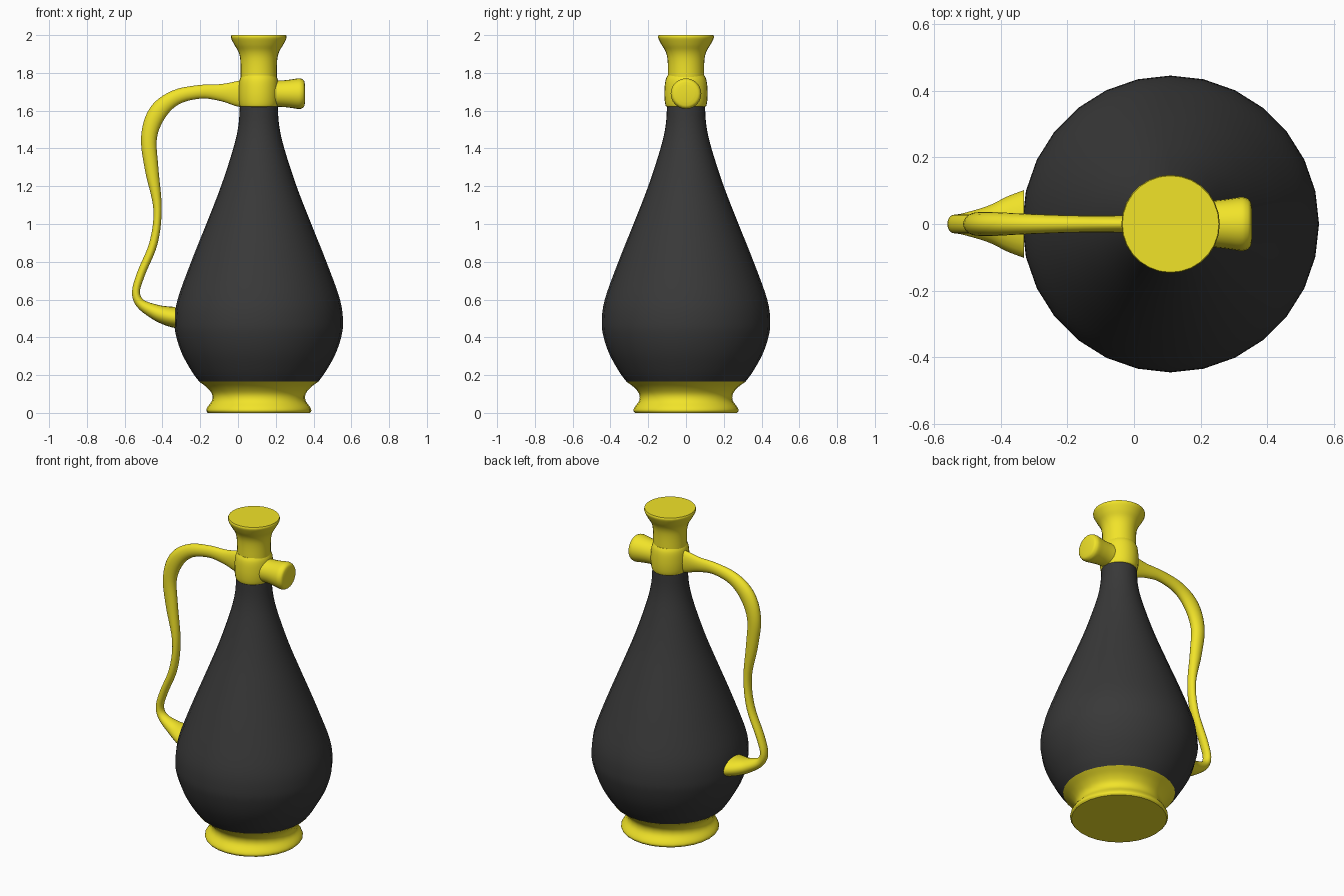
import bpy, bmesh, math
from mathutils import Vector, Matrix

if "Cube" in bpy.data.objects:
    bpy.data.objects.remove(bpy.data.objects["Cube"])

AXIS = 0.11   # x position of the jug's centre line
SIDES = 28


def material(name, rgb):
    m = bpy.data.materials.new(name)
    m.diffuse_color = (*rgb, 1)
    m.use_nodes = True
    m.node_tree.nodes["Principled BSDF"].inputs["Base Color"].default_value = m.diffuse_color
    return m


YELLOW = material("yellow_glaze", (0.88, 0.77, 0.022))
DARK = material("dark_glaze", (0.04, 0.04, 0.04))


def smooth_points(points, steps):
    """Catmull-Rom curve through points of any dimension."""
    p = [Vector(q) for q in points]
    p = [2 * p[0] - p[1]] + p + [2 * p[-1] - p[-2]]
    out = []
    for i in range(1, len(p) - 2):
        a, b, c, d = p[i - 1:i + 3]
        for s in range(steps):
            t = s / steps
            out.append(0.5 * (2 * b + (c - a) * t + (2 * a - 5 * b + 4 * c - d) * t * t
                              + (3 * b - a - 3 * c + d) * t ** 3))
    return out + [p[-2]]


def skin(name, rings, mat):
    """Join rings of points into a capped tube."""
    bm = bmesh.new()
    rows = [[bm.verts.new(v) for v in ring] for ring in rings]
    n = len(rows[0])
    for lo, hi in zip(rows, rows[1:]):
        for i in range(n):
            j = (i + 1) % n
            bm.faces.new((lo[i], lo[j], hi[j], hi[i]))
    bm.faces.new(rows[0][::-1])
    bm.faces.new(rows[-1])
    bmesh.ops.recalc_face_normals(bm, faces=bm.faces)
    me = bpy.data.meshes.new(name)
    bm.to_mesh(me)
    bm.free()
    me.shade_smooth()
    me.set_sharp_from_angle(angle=math.radians(40))
    me.materials.append(mat)
    ob = bpy.data.objects.new(name, me)
    bpy.context.collection.objects.link(ob)
    return ob


def lathe(name, profile, mat, steps=4, place=Matrix.Translation((AXIS, 0, 0)), sides=SIDES):
    """Spin a (radius, height) profile around z, then place it."""
    angles = [2 * math.pi * i / sides for i in range(sides)]
    rings = [[place @ Vector((r * math.cos(a), r * math.sin(a), z)) for a in angles]
             for r, z in smooth_points(profile, steps)]
    return skin(name, rings, mat)


# Round body tapering into the neck
lathe("body", [(0.315, 0.165), (0.355, 0.22), (0.405, 0.31), (0.436, 0.40), (0.446, 0.48),
               (0.430, 0.60), (0.358, 0.80), (0.278, 1.00), (0.200, 1.20), (0.135, 1.40),
               (0.108, 1.52), (0.100, 1.63)], DARK)

# Flared foot
lathe("foot", [(0.27, 0.0), (0.278, 0.012), (0.272, 0.03), (0.248, 0.065), (0.248, 0.10),
               (0.275, 0.135), (0.318, 0.167)], YELLOW)

# Upper neck with flared closed rim
lathe("neck_rim", [(0.096, 1.62), (0.096, 1.76), (0.097, 1.86), (0.107, 1.91), (0.13, 1.95),
                   (0.147, 1.985), (0.145, 2.0)], YELLOW)

# Collar band, slightly wider across the sides
lathe("collar", [(0.097, 1.62), (0.104, 1.625), (0.109, 1.65), (0.111, 1.69), (0.109, 1.735),
                 (0.104, 1.765), (0.095, 1.785)], YELLOW,
      place=Matrix.Translation((AXIS, 0, 0)) @ Matrix.Diagonal((0.97, 1.03, 1, 1)))

# Stubby knob opposite the handle
lathe("knob", [(0.070, 0.17), (0.070, 0.23), (0.075, 0.28), (0.081, 0.32), (0.078, 0.338),
               (0.068, 0.350), (0.045, 0.355)], YELLOW,
      place=Matrix.Translation((0, 0, 1.69)) @ Matrix.Rotation(math.pi / 2, 4, 'Y'), sides=24)

# Handle stations: x, z, half thickness in profile, half width across y
stations = [(0.05, 1.69, 0.072, 0.035), (0.0, 1.69, 0.068, 0.028), (-0.09, 1.696, 0.045, 0.025),
            (-0.20, 1.70, 0.036, 0.026), (-0.33, 1.67, 0.040, 0.031), (-0.425, 1.59, 0.048, 0.036),
            (-0.471, 1.46, 0.042, 0.035), (-0.457, 1.29, 0.036, 0.031), (-0.426, 1.08, 0.022, 0.028),
            (-0.447, 0.90, 0.022, 0.028), (-0.512, 0.74, 0.022, 0.028), (-0.540, 0.64, 0.021, 0.028),
            (-0.515, 0.578, 0.026, 0.032), (-0.44, 0.535, 0.040, 0.054), (-0.38, 0.515, 0.050, 0.083),
            (-0.33, 0.505, 0.056, 0.102)]
path = smooth_points(stations, 5)
rings = []
for i, (x, z, thick, wide) in enumerate(path):
    a, b = path[max(i - 1, 0)], path[min(i + 1, len(path) - 1)]
    tangent = Vector((b[0] - a[0], 0, b[1] - a[1])).normalized()
    if i == len(path) - 1:
        tangent = Vector((1, 0, 0))
    normal = Vector((-tangent.z, 0, tangent.x))
    rings.append([Vector((x, 0, z)) + normal * thick * math.cos(t) + Vector((0, wide * math.sin(t), 0))
                  for t in (2 * math.pi * k / 20 for k in range(20))])
skin("handle", rings, YELLOW)
